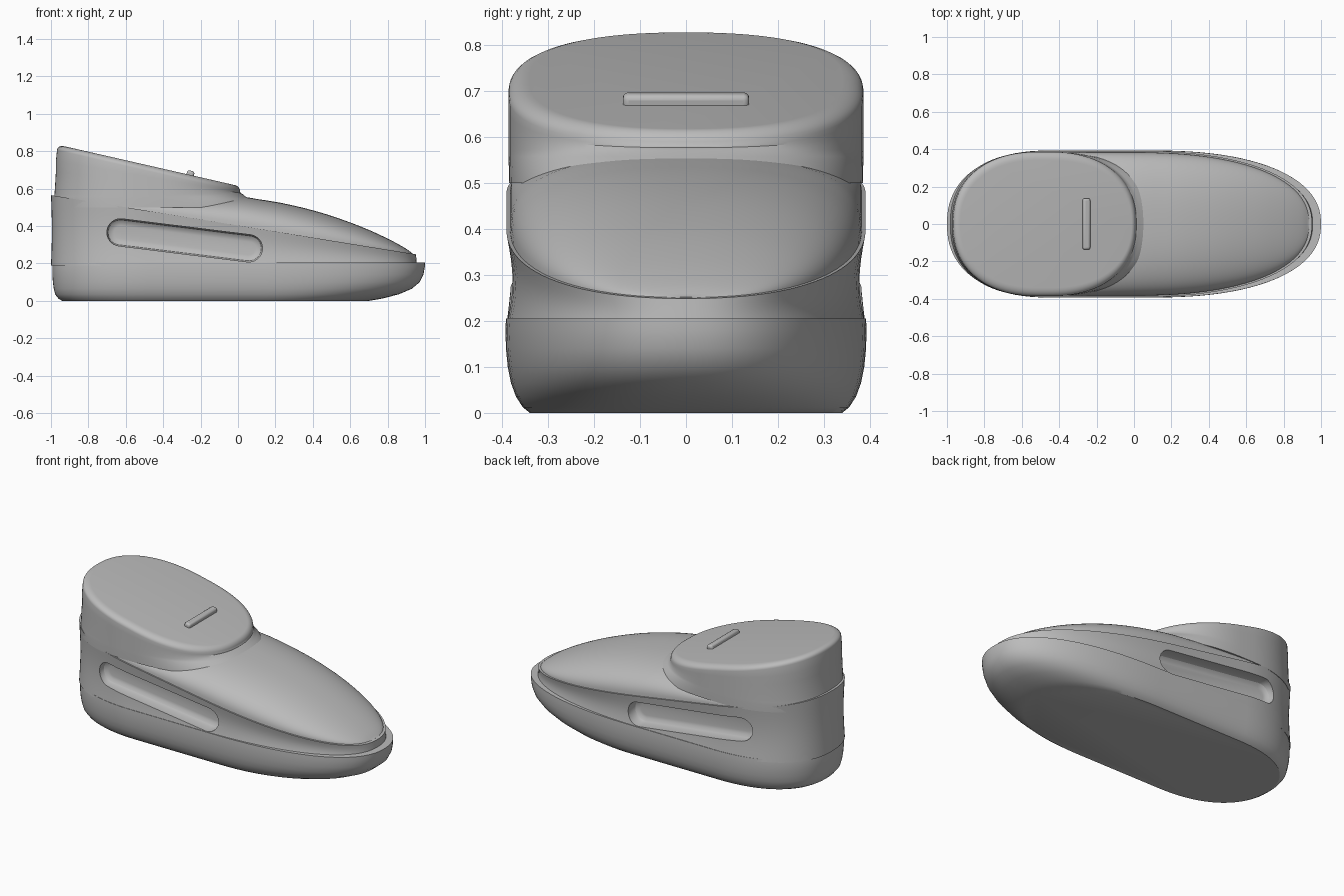
import bpy, bmesh, math
from mathutils import Vector

old = bpy.data.objects.get("Cube")
if old:
    bpy.data.objects.remove(old)

grey = bpy.data.materials.new("soft grey")
grey.use_nodes = True
grey.diffuse_color = (0.5, 0.5, 0.5, 1)
grey.node_tree.nodes["Principled BSDF"].inputs["Base Color"].default_value = (0.5, 0.5, 0.5, 1)

N = 96


def loft(name, rings, angle=30):
    """Skin closed rings of points and cap both ends."""
    bm = bmesh.new()
    loops = [[bm.verts.new(p) for p in ring] for ring in rings]
    n = len(rings[0])
    for a, b in zip(loops, loops[1:]):
        for i in range(n):
            j = (i + 1) % n
            bm.faces.new((a[i], a[j], b[j], b[i]))
    bm.faces.new(loops[0][::-1])
    bm.faces.new(loops[-1])
    bmesh.ops.recalc_face_normals(bm, faces=bm.faces)
    mesh = bpy.data.meshes.new(name)
    bm.to_mesh(mesh)
    bm.free()
    mesh.materials.append(grey)
    ob = bpy.data.objects.new(name, mesh)
    bpy.context.collection.objects.link(ob)
    smooth(ob, angle)
    return ob


def smooth(ob, angle=30):
    bpy.ops.object.select_all(action='DESELECT')
    ob.select_set(True)
    bpy.context.view_layer.objects.active = ob
    bpy.ops.object.shade_smooth_by_angle(angle=math.radians(angle))


def spow(v, e):
    return math.copysign(abs(v) ** e, v)


def outline(heel, toe, half, z, heel_c=-0.45, toe_c=0.0, p=2.3):
    """Rounded plan outline; z is a height or a function of x."""
    ring = []
    for i in range(N):
        t = 2 * math.pi * (i + 0.5) / N
        c, s = spow(math.cos(t), 2 / p), spow(math.sin(t), 2 / p)
        x = toe_c + (toe - toe_c) * c if c > 0 else heel_c + (heel_c - heel) * c
        ring.append((x, half * s, z(x) if callable(z) else z))
    return ring


def seam(x):
    return 0.403 - 0.162 * x


def curve(points, x):
    """Smooth interpolation through a few profile points."""
    for k in range(len(points) - 1):
        (x0, z0), (x1, z1) = points[k], points[k + 1]
        if x <= x1 or k == len(points) - 2:
            a = points[max(k - 1, 0)]
            b = points[min(k + 2, len(points) - 1)]
            m0 = (z1 - a[1]) / (x1 - a[0]) * (x1 - x0)
            m1 = (b[1] - z0) / (b[0] - x0) * (x1 - x0)
            t = (x - x0) / (x1 - x0)
            return ((2*t**3 - 3*t*t + 1) * z0 + (t**3 - 2*t*t + t) * m0
                    + (3*t*t - 2*t**3) * z1 + (t**3 - t*t) * m1)


# Sole with a rolled-up toe: height, heel x, toe x, half width
sole = [(0, -0.94, 0.70, 0.34), (0.012, -0.96, 0.77, 0.355),
        (0.035, -0.978, 0.86, 0.37), (0.065, -0.985, 0.93, 0.381),
        (0.10, -0.99, 0.972, 0.388), (0.14, -0.993, 0.992, 0.392),
        (0.18, -0.993, 0.999, 0.393), (0.205, -0.99, 1.0, 0.392)]
loft("sole", [outline(h, t, w, z, toe_c=0.1) for z, h, t, w in sole])

# Side band with a slight waist, cut off along the sloping seam
rings = []
for k in range(9):
    f = k / 8
    waist = 0.012 * math.sin(math.pi * f)
    rings.append(outline(-1 + waist * 0.4, 0.957 - 0.005 * f, 0.391 - waist,
                         lambda x, f=f: 0.19 + (seam(x) - 0.19) * f))
band = loft("side_band", rings)

# Long rounded recess in each side of the band
ends = Vector((-0.628, 0.366)), Vector((0.058, 0.281))
axis = math.atan2(ends[1].y - ends[0].y, ends[1].x - ends[0].x)


def slot_ring(y, r):
    ring = []
    for end, start in ((ends[1], -0.5), (ends[0], 0.5)):
        for i in range(17):
            t = axis + math.pi * (start + i / 16)
            ring.append((end.x + r * math.cos(t), y, end.y + r * math.sin(t)))
    return ring


for side in (-1, 1):
    cutter = loft("recess_cutter", [slot_ring(side * y, r) for y, r in (
        (0.46, 0.073), (0.335, 0.073), (0.318, 0.066), (0.308, 0.052), (0.305, 0.035))])
    cutter.hide_render = True
    cut = band.modifiers.new("recess", 'BOOLEAN')
    cut.object, cut.operation, cut.solver = cutter, 'DIFFERENCE', 'EXACT'
    bpy.context.view_layer.objects.active = band
    bpy.ops.object.modifier_apply(modifier=cut.name)
    bpy.data.objects.remove(cutter)
smooth(band)

# Domed instep: arched sections along the length
HEEL, TOE = -0.96, 0.937
ridge = [(-1, 0.58), (-0.3, 0.575), (0, 0.562), (0.1, 0.547), (0.25, 0.522),
         (0.45, 0.472), (0.65, 0.402), (0.8, 0.335), (0.9, 0.28), (0.94, 0.25)]
sections = []
for k in range(49):
    t = math.pi * (0.01 + 0.98 * k / 48)
    mid, reach = (HEEL + TOE) / 2, (TOE - HEEL) / 2
    x = mid - reach * math.cos(t)
    u = x / TOE if x > 0 else max(0, (-0.45 - x) / (-0.45 - HEEL))
    half = 0.383 * max(0, 1 - u ** 2.3) ** (1 / 2.3)
    rise = max(0.003, curve(ridge, x) - seam(x))
    n = 2.5 - 0.4 * max(0, x)
    arch = []
    for i in range(41):
        a = math.pi * i / 40
        arch.append((x, half * spow(math.cos(a), 2 / n),
                     seam(x) - 0.002 + rise * abs(math.sin(a)) ** (2 / n)))
    sections.append(arch)
loft("instep", sections, 40)


# Ankle collar with a sloping, softly rounded top and flared foot
def top(x):
    return 0.615 - 0.228 * x


def collar(heel, toe, half, z):
    return outline(heel, toe, half, z, heel_c=-0.5, toe_c=-0.46)


rings = [collar(-0.985, 0.12, 0.385, 0.50), collar(-0.985, 0.07, 0.386, 0.545),
         collar(-0.983, 0.04, 0.386, 0.558), collar(-0.981, 0.024, 0.386, 0.572)]
for drop in (0.5, 0.25):
    rings.append(collar(-0.974, 0.014, 0.386,
                        lambda x, d=drop: 0.572 + (top(x) - 0.03 - 0.572) * (1 - d)))
for k in range(7):
    a = math.pi / 2 * k / 6
    inset = 1 - math.cos(a)
    rings.append(collar(-0.968 + 0.04 * inset, 0.012 - 0.025 * inset, 0.386 - 0.045 * inset,
                        lambda x, s=math.sin(a): top(x) - 0.03 * (1 - s)))
loft("ankle_collar", rings)

# Small raised bar across the collar top
bpy.ops.mesh.primitive_cube_add(size=1, location=(-0.255, 0, top(-0.255) + 0.003))
bar = bpy.context.object
bar.name = "top_bar"
bar.scale = (0.04, 0.275, 0.04)
bar.rotation_euler.y = math.atan(0.228)
bpy.ops.object.transform_apply(location=False, rotation=False, scale=True)
bevel = bar.modifiers.new("rounded", 'BEVEL')
bevel.width, bevel.segments = 0.012, 3
bar.data.materials.append(grey)
smooth(bar)
